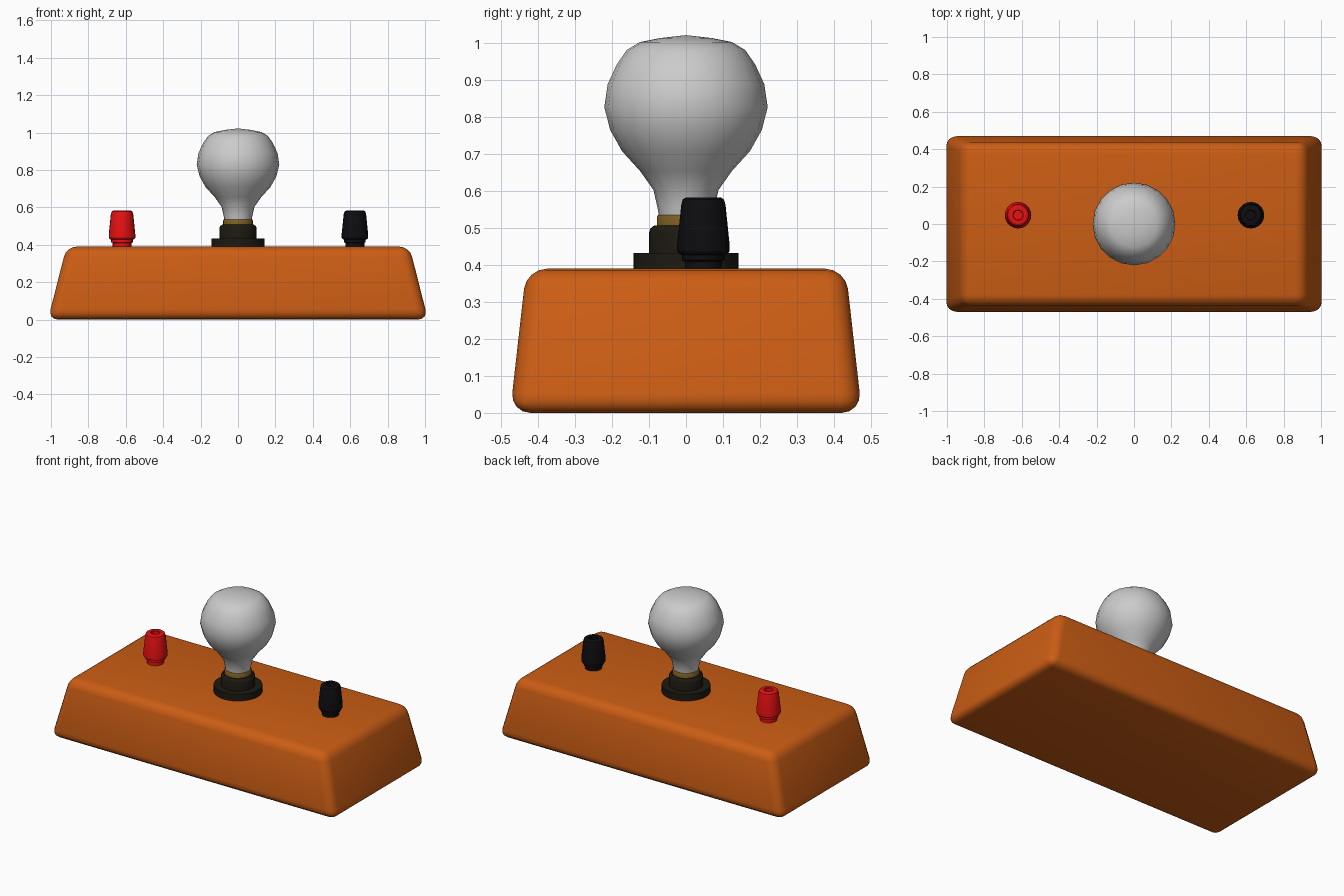
import bpy, bmesh, math

if "Cube" in bpy.data.objects:
    bpy.data.objects.remove(bpy.data.objects["Cube"])


def material(name, rgb):
    m = bpy.data.materials.new(name)
    m.diffuse_color = (*rgb, 1)
    m.use_nodes = True
    m.node_tree.nodes["Principled BSDF"].inputs["Base Color"].default_value = m.diffuse_color
    return m


def finish(name, bm, mat=None, angle=35, loc=(0, 0, 0)):
    bmesh.ops.recalc_face_normals(bm, faces=bm.faces)
    mesh = bpy.data.meshes.new(name)
    bm.to_mesh(mesh)
    bm.free()
    ob = bpy.data.objects.new(name, mesh)
    bpy.context.collection.objects.link(ob)
    ob.location = loc
    if mat:
        mesh.materials.append(mat)
    bpy.ops.object.select_all(action='DESELECT')
    ob.select_set(True)
    bpy.context.view_layer.objects.active = ob
    bpy.ops.object.shade_smooth_by_angle(angle=math.radians(angle))
    return ob


def lathe(name, profile, sides, mat=None, angle=35, loc=(0, 0, 0)):
    """Revolve (radius, z) points about the z axis; radius 0 closes an end."""
    bm = bmesh.new()
    verts = [bm.verts.new((r, 0, z)) for r, z in profile]
    edges = [bm.edges.new(pair) for pair in zip(verts, verts[1:])]
    bmesh.ops.spin(bm, geom=verts + edges, cent=(0, 0, 0), axis=(0, 0, 1),
                   angle=math.tau, steps=sides, use_duplicate=False)
    bmesh.ops.remove_doubles(bm, verts=bm.verts, dist=1e-4)
    return finish(name, bm, mat, angle, loc)


orange = material("orange", (0.6, 0.11, 0.007))
red = material("red", (0.8, 0.005, 0.006))
black = material("black", (0.004, 0.004, 0.005))
dark = material("dark_socket", (0.012, 0.010, 0.006))
brass = material("brass", (0.2, 0.11, 0.015))

# Tapered base with rounded edges
H = 0.39
bm = bmesh.new()
bmesh.ops.create_cube(bm, size=2)
for v in bm.verts:
    top = v.co.z > 0
    v.co.x *= 0.917 if top else 1.016
    v.co.y *= 0.432 if top else 0.476
    v.co.z = H if top else 0
bmesh.ops.bevel(bm, geom=list(bm.edges), offset=0.055, offset_type='OFFSET',
                segments=4, profile=0.5, affect='EDGES')
finish("base", bm, orange, 40)

# Lamp socket: flange and cup
lathe("lamp_socket", [(0, 0.385), (0.142, 0.385), (0.142, 0.433), (0.1, 0.433),
                      (0.1, 0.487), (0.096, 0.499), (0.086, 0.507), (0, 0.507)], 32, dark)

# Metal collar of the bulb
lathe("bulb_collar", [(0, 0.5), (0.079, 0.5), (0.079, 0.53), (0.075, 0.536), (0, 0.536)], 32, brass)

# Glass bulb
lathe("bulb", [(0, 0.53), (0.073, 0.53), (0.077, 0.555), (0.088, 0.603), (0.124, 0.654),
               (0.173, 0.708), (0.205, 0.765), (0.221, 0.827), (0.212, 0.889),
               (0.187, 0.943), (0.16, 0.982), (0.125, 1.003), (0.07, 1.014), (0, 1.022)],
      20, None, 60)

# Binding posts: stem, washer ring and tapered cap with a socket hole
post = [(0, 0.385), (0.05, 0.385), (0.05, 0.41), (0.058, 0.413), (0.058, 0.427),
        (0.066, 0.43), (0.071, 0.438), (0.071, 0.455), (0.06, 0.562), (0.056, 0.577),
        (0.047, 0.583), (0.028, 0.583), (0.024, 0.578), (0.024, 0.54), (0, 0.54)]
for name, x, mat in (("red_terminal", -0.62, red), ("black_terminal", 0.625, black)):
    lathe(name, post, 20, mat, 30, (x, 0.047, 0))
